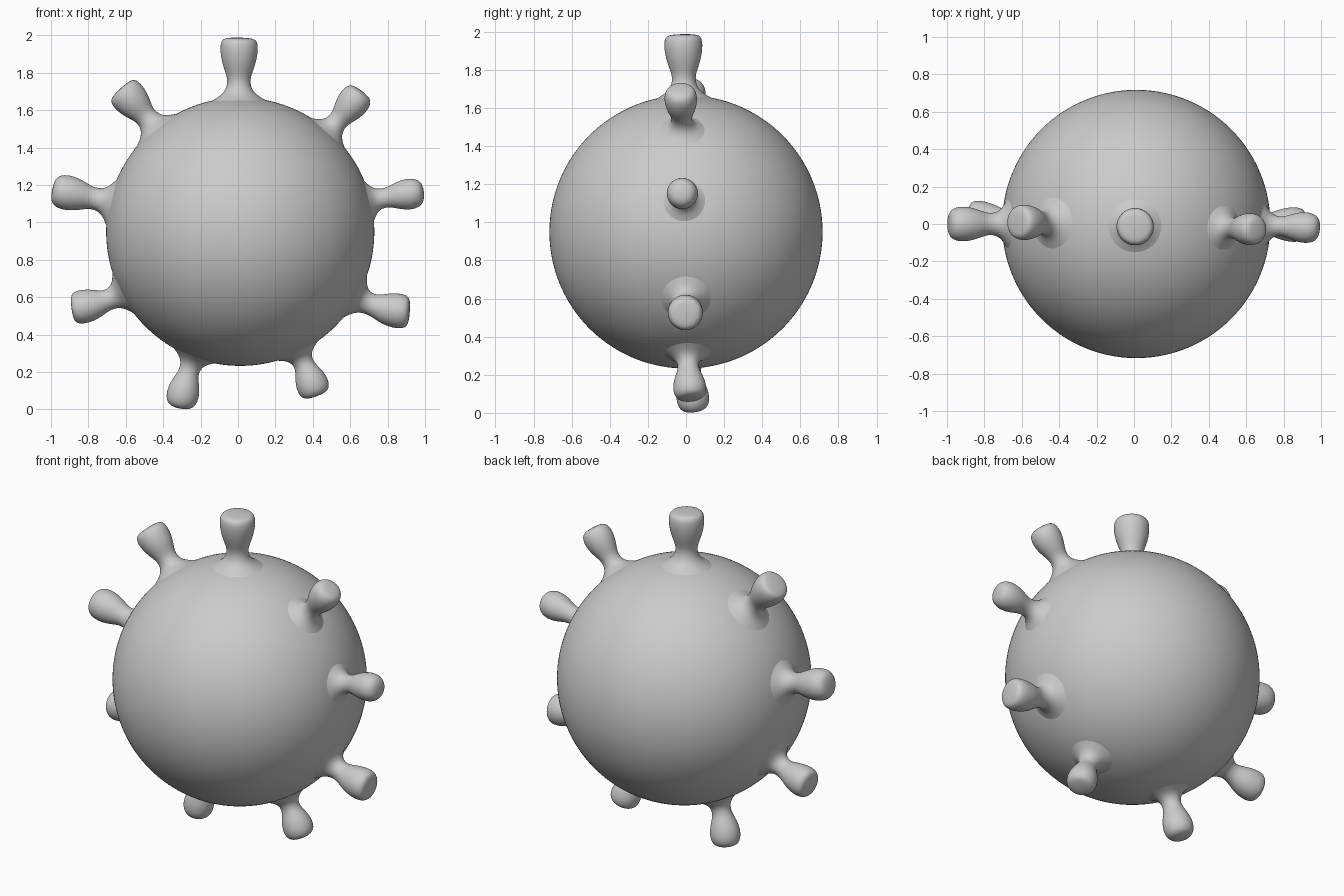
import bpy, bmesh, math
from mathutils import Vector

default = bpy.data.objects.get("Cube")
if default:
    bpy.data.objects.remove(default, do_unlink=True)

GREY = (0.6, 0.6, 0.6, 1)
grey = bpy.data.materials.new("plain_grey")
grey.use_nodes = True
grey.diffuse_color = GREY
grey.node_tree.nodes["Principled BSDF"].inputs["Base Color"].default_value = GREY

CENTRE = Vector((0.012, 0, 0.95))
RADIUS = 0.717
SEGMENTS = 24

# Stalk profiles: (position along the stalk, radius relative to the head)
FLARE = [(-0.1, 1.75), (-0.015, 1.25), (0.08, 0.85), (0.2, 0.64)]
FLAT_HEAD = FLARE + [(0.35, 0.61), (0.5, 0.79), (0.66, 0.95),
                     (0.84, 1.03), (0.96, 0.97), (1.0, 0.75)]
ROUND_HEAD = FLARE + [(0.35, 0.64), (0.54, 0.9), (0.7, 1.03),
                      (0.84, 1.0), (0.95, 0.78), (1.0, 0.42)]


def finish(obj):
    obj.data.materials.append(grey)
    for face in obj.data.polygons:
        face.use_smooth = True


def new_object(name, bm):
    mesh = bpy.data.meshes.new(name)
    bm.to_mesh(mesh)
    bm.free()
    obj = bpy.data.objects.new(name, mesh)
    bpy.context.collection.objects.link(obj)
    finish(obj)
    return obj


def stalk(name, root, tip, head_radius, flatness):
    """Skin rings along a bent axis that leaves the ball at a right angle."""
    out = (Vector(root) - CENTRE).normalized()
    start, end = CENTRE + out * RADIUS, Vector(tip)
    length = (end - start).length
    middle = start + out * length * 0.45
    bm = bmesh.new()
    rings = []
    for (sa, ra), (sb, rb) in zip(ROUND_HEAD, FLAT_HEAD):
        s = sa + (sb - sa) * flatness
        r = (ra + (rb - ra) * flatness) * head_radius
        if s < 0:
            point, axis = start + out * s * length, out
        else:
            point = start * (1 - s) ** 2 + middle * 2 * s * (1 - s) + end * s * s
            axis = ((middle - start) * (1 - s) + (end - middle) * s).normalized()
        side = Vector((0, 1, 0)).cross(axis).normalized()
        up = axis.cross(side)
        ring = []
        for i in range(SEGMENTS):
            a = math.tau * i / SEGMENTS
            ring.append(bm.verts.new(point + (side * math.cos(a) + up * math.sin(a)) * r))
        rings.append(ring)
    for low, high in zip(rings, rings[1:]):
        for i in range(SEGMENTS):
            j = (i + 1) % SEGMENTS
            bm.faces.new((low[i], low[j], high[j], high[i]))
    # Slightly domed end
    crown = bm.verts.new(end + axis * 0.004)
    for i in range(SEGMENTS):
        bm.faces.new((rings[-1][i], rings[-1][(i + 1) % SEGMENTS], crown))
    bmesh.ops.recalc_face_normals(bm, faces=bm.faces)
    obj = new_object(name, bm)
    subsurf = obj.modifiers.new("smooth_skin", 'SUBSURF')
    subsurf.levels = subsurf.render_levels = 2


# Ball
ball = bmesh.new()
bmesh.ops.create_icosphere(ball, subdivisions=6, radius=RADIUS)
bmesh.ops.translate(ball, verts=ball.verts, vec=CENTRE)
new_object("ball", ball)

# Ring of knobbed stalks: root, tip, head radius, flatness of the end
stalk("top_stalk", (0.005, -0.01, 1.66), (0.007, -0.015, 1.985), 0.1, 1)
stalk("upper_left_stalk", (0.48, -0.02, 1.48), (0.66, -0.03, 1.70), 0.086, 0.5)
stalk("left_stalk", (0.73, -0.01, 1.12), (0.99, -0.025, 1.16), 0.082, 0.2)
stalk("lower_left_stalk", (0.63, 0, 0.6), (0.915, -0.005, 0.52), 0.093, 0.8)
stalk("bottom_left_stalk", (0.33, 0.01, 0.29), (0.42, 0.025, 0.075), 0.087, 0.5)
stalk("bottom_right_stalk", (-0.24, 0.02, 0.27), (-0.31, 0.045, 0.01), 0.086, 0.3)
stalk("lower_right_stalk", (-0.6, 0.02, 0.63), (-0.885, 0.04, 0.54), 0.09, 0.8)
stalk("right_stalk", (-0.69, 0, 1.11), (-0.99, 0, 1.175), 0.093, 0.4)
stalk("upper_right_stalk", (-0.43, 0.005, 1.49), (-0.625, 0.01, 1.715), 0.095, 0.8)
